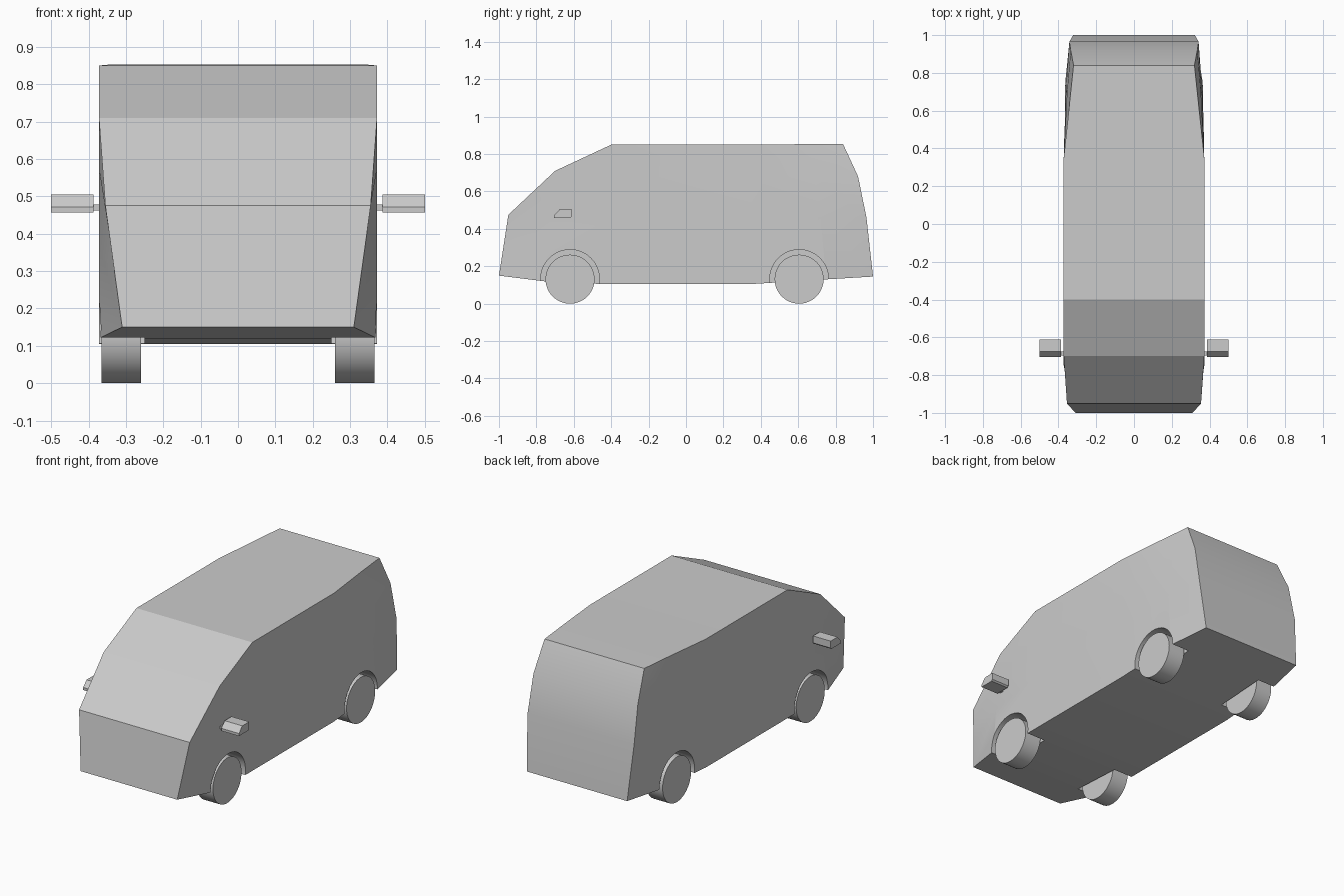
import bpy
import bmesh
from math import radians, pi
from mathutils import Matrix

cube = bpy.data.objects.get("Cube")
if cube:
    bpy.data.objects.remove(cube, do_unlink=True)

# One plain grey for the whole vehicle
grey = bpy.data.materials.new("plain grey")
grey.use_nodes = True
colour = (0.6, 0.6, 0.6, 1)
grey.diffuse_color = colour
grey.node_tree.nodes["Principled BSDF"].inputs["Base Color"].default_value = colour


def finish(bm, name):
    """Turn a bmesh into a named grey object."""
    bmesh.ops.recalc_face_normals(bm, faces=bm.faces)
    mesh = bpy.data.meshes.new(name)
    bm.to_mesh(mesh)
    bm.free()
    mesh.materials.append(grey)
    obj = bpy.data.objects.new(name, mesh)
    bpy.context.collection.objects.link(obj)
    return obj


def smooth(obj, angle):
    bpy.ops.object.select_all(action="DESELECT")
    obj.select_set(True)
    bpy.context.view_layer.objects.active = obj
    bpy.ops.object.shade_smooth_by_angle(angle=radians(angle))


def disc(name, side, y, z, radius, x_in, x_out, segments):
    """Cylinder lying along x between two distances from the centre line."""
    bm = bmesh.new()
    place = Matrix.Translation((side * (x_in + x_out) / 2, y, z)) @ Matrix.Rotation(pi / 2, 4, "Y")
    bmesh.ops.create_cone(bm, cap_ends=True, segments=segments, radius1=radius,
                          radius2=radius, depth=x_out - x_in, matrix=place)
    return finish(bm, name)


def prism(name, side, profile, x_in, x_out):
    """Side profile of (y, z) points extruded across x."""
    bm = bmesh.new()
    inner, outer = ([bm.verts.new((side * x, y, z)) for y, z in profile] for x in (x_in, x_out))
    bm.faces.new(inner)
    bm.faces.new(outer)
    for i in range(len(profile)):
        j = (i + 1) % len(profile)
        bm.faces.new((inner[i], inner[j], outer[j], outer[i]))
    return finish(bm, name)


# Body: upright ribs from nose to tail, each point (half width, y, z) from sill to roof
def straight_rib(low, high):
    return [tuple(a + (b - a) * t for a, b in zip(low, high)) for t in (0, 0.43, 0.77, 1)]


ribs = [
    straight_rib((0.31, -1.0, 0.15), (0.355, -0.95, 0.475)),
    straight_rib((0.372, -0.76, 0.12), (0.372, -0.70, 0.71)),
    straight_rib((0.372, -0.45, 0.105), (0.372, -0.40, 0.85)),
    straight_rib((0.372, 0.35, 0.105), (0.372, 0.35, 0.85)),
    [(0.364, 0.75, 0.13), (0.36, 0.72, 0.46), (0.355, 0.69, 0.68), (0.341, 0.64, 0.853)],
    [(0.322, 1.0, 0.145), (0.342, 0.965, 0.46), (0.335, 0.92, 0.68), (0.32, 0.84, 0.853)],
]
bm = bmesh.new()
loops = []
for rib in ribs:
    right = [bm.verts.new((-x, y, z)) for x, y, z in rib]
    left = [bm.verts.new((x, y, z)) for x, y, z in reversed(rib)]
    loops.append(right + left)
for a, b in zip(loops, loops[1:]):
    for i in range(8):
        j = (i + 1) % 8
        bm.faces.new((a[i], a[j], b[j], b[i]))
for end in (loops[0], loops[-1]):
    for i in range(3):
        bm.faces.new((end[i], end[i + 1], end[6 - i], end[7 - i]))
body = finish(bm, "body")

# Wheels, and wheel arches cut out of the body
for side, hand in ((1, "left"), (-1, "right")):
    for y, end in ((-0.62, "front"), (0.605, "rear")):
        cutter = disc(f"{end}_{hand}_arch_cutter", side, y, 0.132, 0.157, 0.25, 0.5, 48)
        cut = body.modifiers.new("wheel arch", "BOOLEAN")
        cut.operation = "DIFFERENCE"
        cut.solver = "EXACT"
        cut.object = cutter
        bpy.ops.object.select_all(action="DESELECT")
        body.select_set(True)
        bpy.context.view_layer.objects.active = body
        bpy.ops.object.modifier_apply(modifier=cut.name)
        bpy.data.objects.remove(cutter, do_unlink=True)
        wheel = disc(f"{end}_{hand}_wheel", side, y, 0.131, 0.131, 0.26, 0.365, 48)
        smooth(wheel, 30)

    # Door mirror on a short arm
    prism(f"{hand}_mirror", side,
          [(-0.705, 0.457), (-0.62, 0.457), (-0.612, 0.465), (-0.612, 0.505),
           (-0.675, 0.505), (-0.705, 0.472)], 0.387, 0.5)
    prism(f"{hand}_mirror_arm", side,
          [(-0.697, 0.462), (-0.675, 0.462), (-0.675, 0.478), (-0.697, 0.478)], 0.36, 0.39)

smooth(body, 15)
